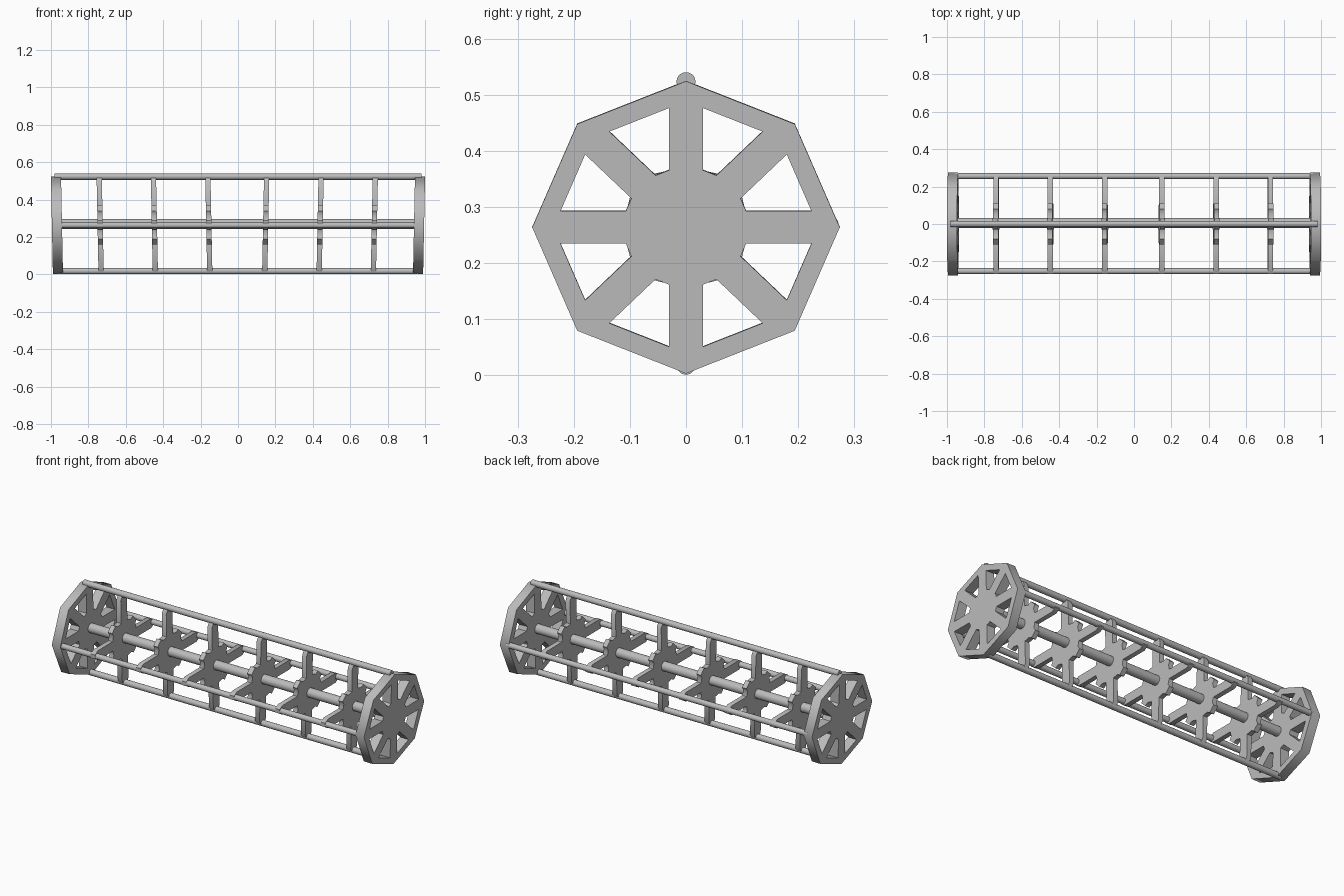
import bpy
from math import sin, cos, tan, pi, radians
from mathutils import Matrix

old = bpy.data.objects.get("Cube")
if old:
    bpy.data.objects.remove(old, do_unlink=True)

CENTRE_Z = 0.264
SPOKE = 0.03          # half width of a spoke

grey = bpy.data.materials.new("plain grey")
grey.use_nodes = True
grey.diffuse_color = (0.5, 0.5, 0.5, 1)
grey.node_tree.nodes["Principled BSDF"].inputs["Base Color"].default_value = (0.5, 0.5, 0.5, 1)


def finish(obj, name):
    obj.name = name
    obj.data.name = name
    obj.data.materials.clear()
    obj.data.materials.append(grey)
    obj.data.shade_smooth()
    obj.data.set_sharp_from_angle(angle=radians(50))


def spin(point, angle):
    u, v = point
    return (u * cos(angle) - v * sin(angle), u * sin(angle) + v * cos(angle))


def plate(name, loops, thickness, x):
    """Flat outline with holes, extruded along x and leaning slightly outwards at the top."""
    curve = bpy.data.curves.new(name, "CURVE")
    curve.dimensions = "2D"
    curve.fill_mode = "BOTH"
    curve.extrude = thickness / 2
    for loop in loops:
        spline = curve.splines.new("POLY")
        spline.points.add(len(loop) - 1)
        for p, (u, v) in zip(spline.points, loop):
            p.co = (u * 1.015, v * 0.965, 0, 1)
        spline.use_cyclic_u = True
    temp = bpy.data.objects.new(name + "_outline", curve)
    bpy.context.collection.objects.link(temp)
    bpy.context.view_layer.update()
    mesh = bpy.data.meshes.new_from_object(temp.evaluated_get(bpy.context.evaluated_depsgraph_get()))
    bpy.data.objects.remove(temp, do_unlink=True)
    # local outline axes become y and z, the thickness becomes x
    upright = Matrix(((0, 0, 1), (1, 0, 0), (0, 1, 0))).to_4x4()
    lean = 0.02 if x > 0 else -0.02
    mesh.transform(Matrix.Rotation(lean, 4, "Y") @ upright)
    obj = bpy.data.objects.new(name, mesh)
    bpy.context.collection.objects.link(obj)
    obj.location = (x, 0, CENTRE_Z)
    finish(obj, name)


def rod(name, y, z, radius, half_length):
    bpy.ops.mesh.primitive_cylinder_add(vertices=20, radius=radius, depth=2 * half_length,
                                        location=(0, y, z), rotation=(0, pi / 2, 0))
    finish(bpy.context.object, name)


# End wheels: octagon with eight tapered windows
def window(angle):
    inner, outer = 0.109, 0.215
    half = lambda a: a * tan(pi / 8) - SPOKE / cos(pi / 8)
    corners = [(inner, -half(inner)), (outer, -half(outer)),
               (outer, half(outer)), (inner, half(inner))]
    return [spin(c, angle) for c in corners]


octagon = [spin((0.27, 0), k * pi / 4) for k in range(8)]
wheel = [octagon] + [window((k + 0.5) * pi / 4) for k in range(8)]
plate("right_end_wheel", wheel, 0.054, -0.968)
plate("left_end_wheel", wheel, 0.054, 0.968)

# Inner spiders: four long arms with short stubs between them
arm = [(0.105, -0.028), (0.238, -0.028), (0.264, -0.012),
       (0.264, 0.012), (0.238, 0.028), (0.105, 0.028)]
stub = [(0.11, -0.028), (0.132, -0.022), (0.132, 0.022), (0.11, 0.028)]
spider = []
for k in range(4):
    spider += [spin(p, k * pi / 2) for p in arm]
    spider += [spin(p, k * pi / 2 + pi / 4) for p in stub]
for i, d in enumerate((0.152, 0.443, 0.733)):
    plate(f"left_spider_{i + 1}", [spider], 0.028, d - 0.004)
    plate(f"right_spider_{i + 1}", [spider], 0.028, -d - 0.004)

# Long rods
rod("centre_rod", 0.006, 0.27, 0.027, 0.95)
rod("top_rod", 0, 0.523, 0.017, 0.98)
rod("bottom_rod", 0, 0.018, 0.017, 0.96)
rod("front_rod", -0.252, 0.263, 0.016, 0.96)
rod("back_rod", 0.256, 0.268, 0.016, 0.96)
